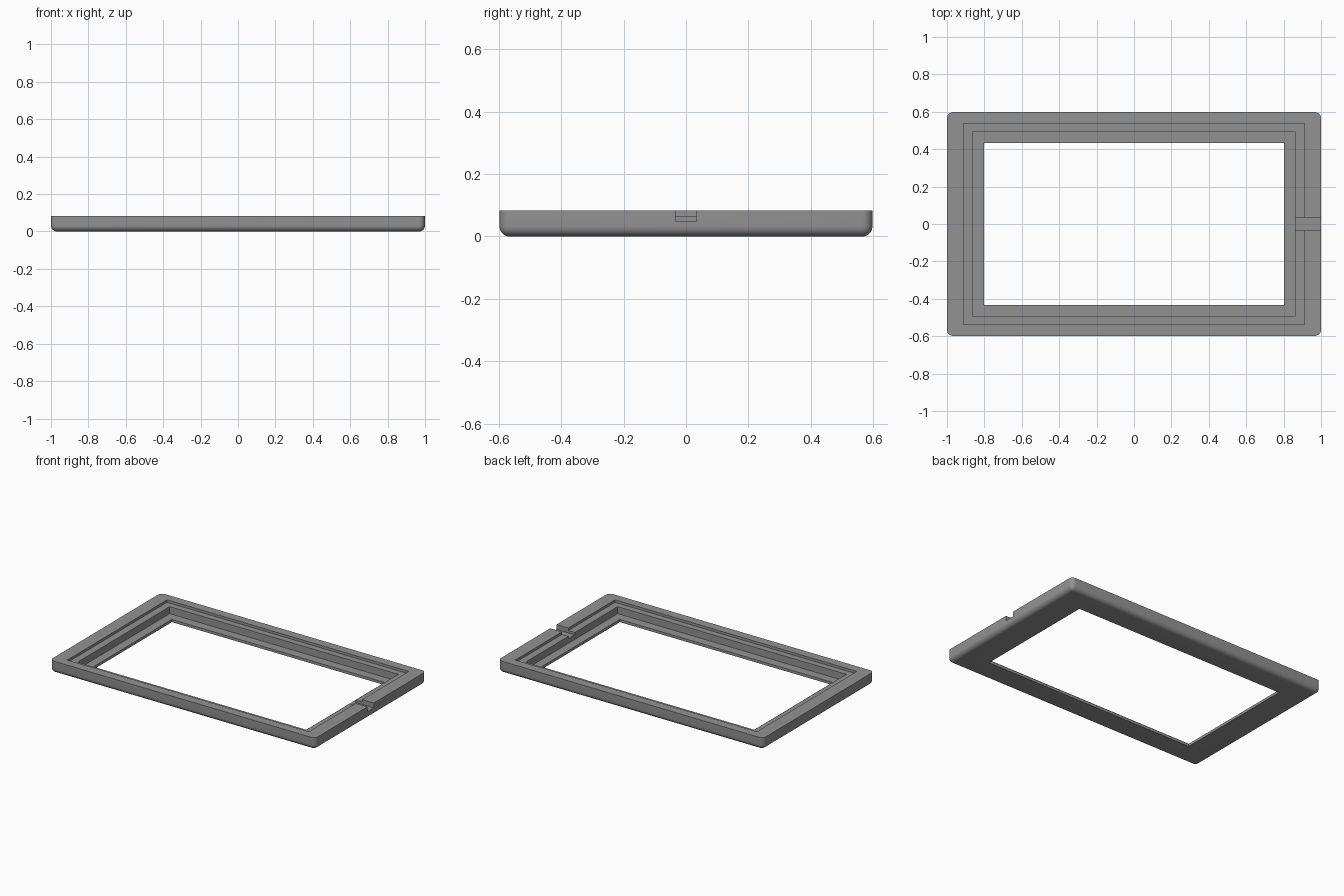
import bpy, bmesh, math

if "Cube" in bpy.data.objects:
    bpy.data.objects.remove(bpy.data.objects["Cube"])

R = 0.032          # outer fillet radius
HX, HY, H = 1.0, 0.598, 0.083
SEG = 8            # segments per fillet


def ring(bm, hx, hy, r, z):
    """Rounded rectangle loop; r = 0 gives sharp corners."""
    pts = []
    for k, (sx, sy) in enumerate([(1, 1), (-1, 1), (-1, -1), (1, -1)]):
        for i in range(SEG + 1):
            a = math.pi / 2 * (k + i / SEG)
            pts.append(bm.verts.new((sx * (hx - r) + r * math.cos(a),
                                     sy * (hy - r) + r * math.sin(a), z)))
    return pts


# Cross-section: rounded underside, outer wall, stepped ledges, opening
section = []
for i in range(SEG + 1):
    a = math.pi / 2 * i / SEG
    inset = R * (1 - math.sin(a))
    section.append((HX - inset, HY - inset, R - inset, R * (1 - math.cos(a))))
section += [
    (HX, HY, R, H),
    (0.911, 0.537, 0, H), (0.911, 0.537, 0, 0.066),
    (0.862, 0.495, 0, 0.066), (0.862, 0.495, 0, 0.018),
    (0.802, 0.433, 0, 0.018), (0.802, 0.433, 0, 0),
]

# Frame body lofted through the closed section
bm = bmesh.new()
rings = [ring(bm, *s) for s in section]
for a, b in zip(rings, rings[1:] + rings[:1]):
    for i in range(len(a)):
        j = (i + 1) % len(a)
        bm.faces.new((a[i], a[j], b[j], b[i]))
bmesh.ops.remove_doubles(bm, verts=bm.verts, dist=1e-5)
bmesh.ops.recalc_face_normals(bm, faces=bm.faces)
mesh = bpy.data.meshes.new("frame")
bm.to_mesh(mesh)
bm.free()
frame = bpy.data.objects.new("frame", mesh)
bpy.context.collection.objects.link(frame)

grey = bpy.data.materials.new("mid grey")
grey.diffuse_color = (0.29, 0.29, 0.29, 1)
grey.use_nodes = True
grey.node_tree.nodes["Principled BSDF"].inputs["Base Color"].default_value = grey.diffuse_color
mesh.materials.append(grey)

# Cable notch through the right-hand side
bpy.ops.mesh.primitive_cube_add(size=1, location=(0.95, 0, 0.1))
cutter = bpy.context.object
cutter.name = "notch_cutter"
cutter.scale = (0.2, 0.068, 0.1)
cutter.hide_render = True
cutter.data.materials.append(grey)

bpy.ops.object.select_all(action='DESELECT')
frame.select_set(True)
bpy.context.view_layer.objects.active = frame
cut = frame.modifiers.new("notch", 'BOOLEAN')
cut.operation = 'DIFFERENCE'
cut.solver = 'EXACT'
cut.object = cutter
bpy.ops.object.modifier_apply(modifier=cut.name)
bpy.data.objects.remove(cutter)
bpy.ops.object.shade_smooth_by_angle(angle=math.radians(30))
